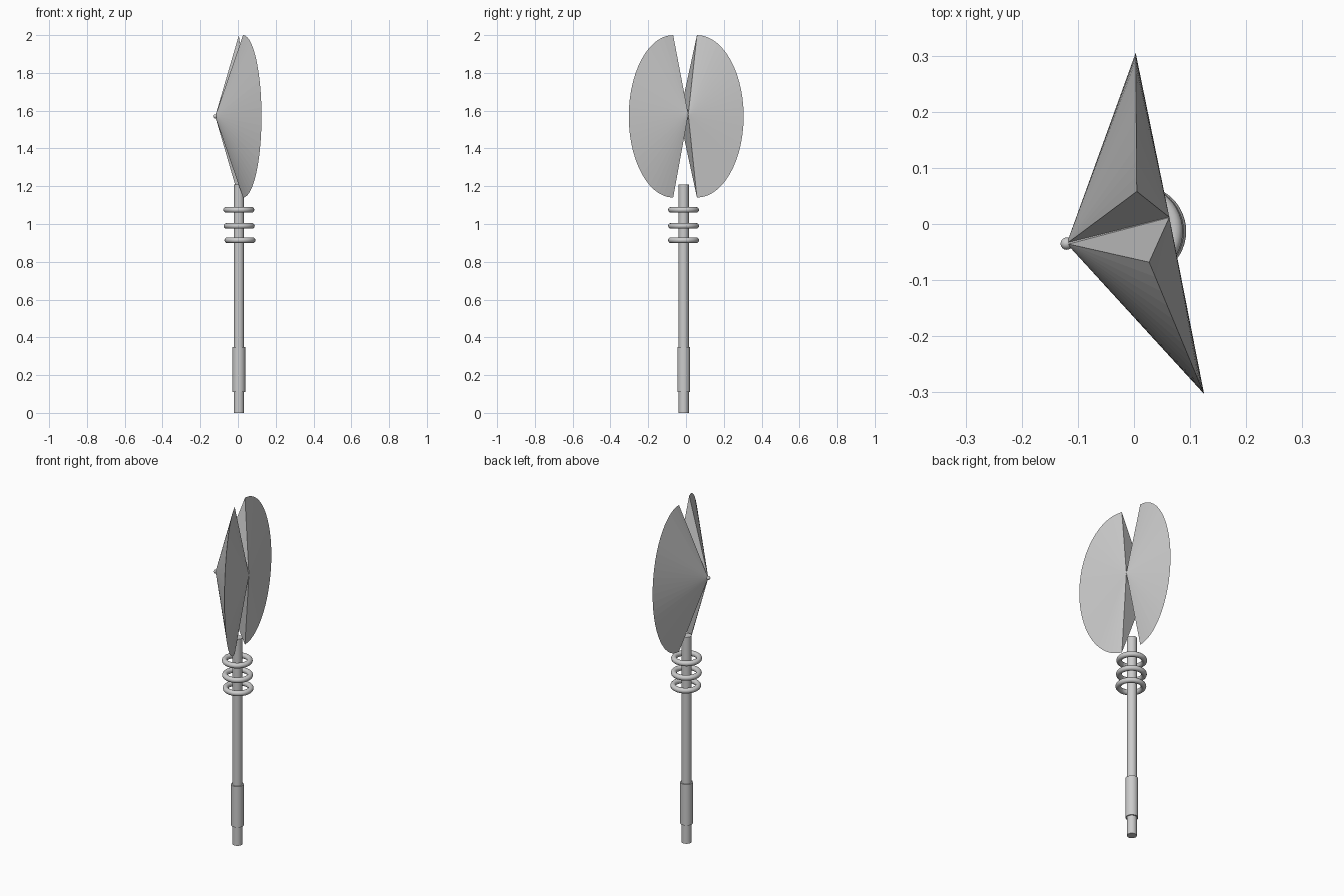
import bpy, bmesh, math
from mathutils import Vector

if "Cube" in bpy.data.objects:
    bpy.data.objects.remove(bpy.data.objects["Cube"])

BACK_HUB = Vector((-0.12, -0.035, 1.57))
FRONT_HUB = Vector((0.063, 0.012, 1.58))


def smooth(obj):
    bpy.ops.object.select_all(action='DESELECT')
    obj.select_set(True)
    bpy.context.view_layer.objects.active = obj
    bpy.ops.object.shade_smooth_by_angle(angle=math.radians(35))


def rod(name, radius, z0, z1):
    bpy.ops.mesh.primitive_cylinder_add(vertices=32, radius=radius, depth=z1 - z0,
                                        location=(0.005, -0.012, (z0 + z1) / 2))
    obj = bpy.context.object
    obj.name = name
    smooth(obj)


def blade(name, corner, tip, segments=28):
    """Half-elliptical cutting edge joined by flat fans to both hub points."""
    bm = bmesh.new()
    a, b = bm.verts.new(BACK_HUB), bm.verts.new(FRONT_HUB)
    edge = []
    for i in range(segments + 1):
        t = math.pi * (i / segments - 0.5)
        x, y = (c + (p - c) * math.cos(t) for c, p in zip(corner, tip))
        edge.append(bm.verts.new((x, y, 1.57 + 0.43 * math.sin(t))))
    for p, q in zip(edge, edge[1:]):
        bm.faces.new((a, p, q))
        bm.faces.new((b, q, p))
    # end caps
    bm.faces.new((a, b, edge[0]))
    bm.faces.new((b, a, edge[-1]))
    bmesh.ops.recalc_face_normals(bm, faces=bm.faces)
    mesh = bpy.data.meshes.new(name)
    bm.to_mesh(mesh)
    bm.free()
    bpy.context.collection.objects.link(bpy.data.objects.new(name, mesh))


# Shaft and grip
rod("shaft", 0.027, 0, 1.21)
rod("grip", 0.034, 0.11, 0.35)

# Collar rings
for i, (x, z) in enumerate([(0.005, 1.075), (0.007, 0.99), (0.011, 0.914)]):
    bpy.ops.mesh.primitive_torus_add(major_radius=0.067, minor_radius=0.015,
                                     major_segments=48, minor_segments=12,
                                     location=(x, -0.013, z))
    bpy.context.object.name = f"collar_ring_{i + 1}"
    smooth(bpy.context.object)

# Twin blades
blade("blade_rear", (0.005, 0.058), (0.003, 0.305))
blade("blade_fore", (0.027, -0.068), (0.125, -0.303))

# Tapered hub pin with rounded end
axis = FRONT_HUB - BACK_HUB
bpy.ops.mesh.primitive_cone_add(vertices=16, radius1=0.01, radius2=0.003, depth=axis.length,
                                location=(BACK_HUB + FRONT_HUB) / 2,
                                rotation=axis.to_track_quat('Z', 'Y').to_euler())
bpy.context.object.name = "hub_pin"
smooth(bpy.context.object)
bpy.ops.mesh.primitive_uv_sphere_add(segments=16, ring_count=10, radius=0.011, location=BACK_HUB)
bpy.context.object.name = "hub_knob"
smooth(bpy.context.object)
